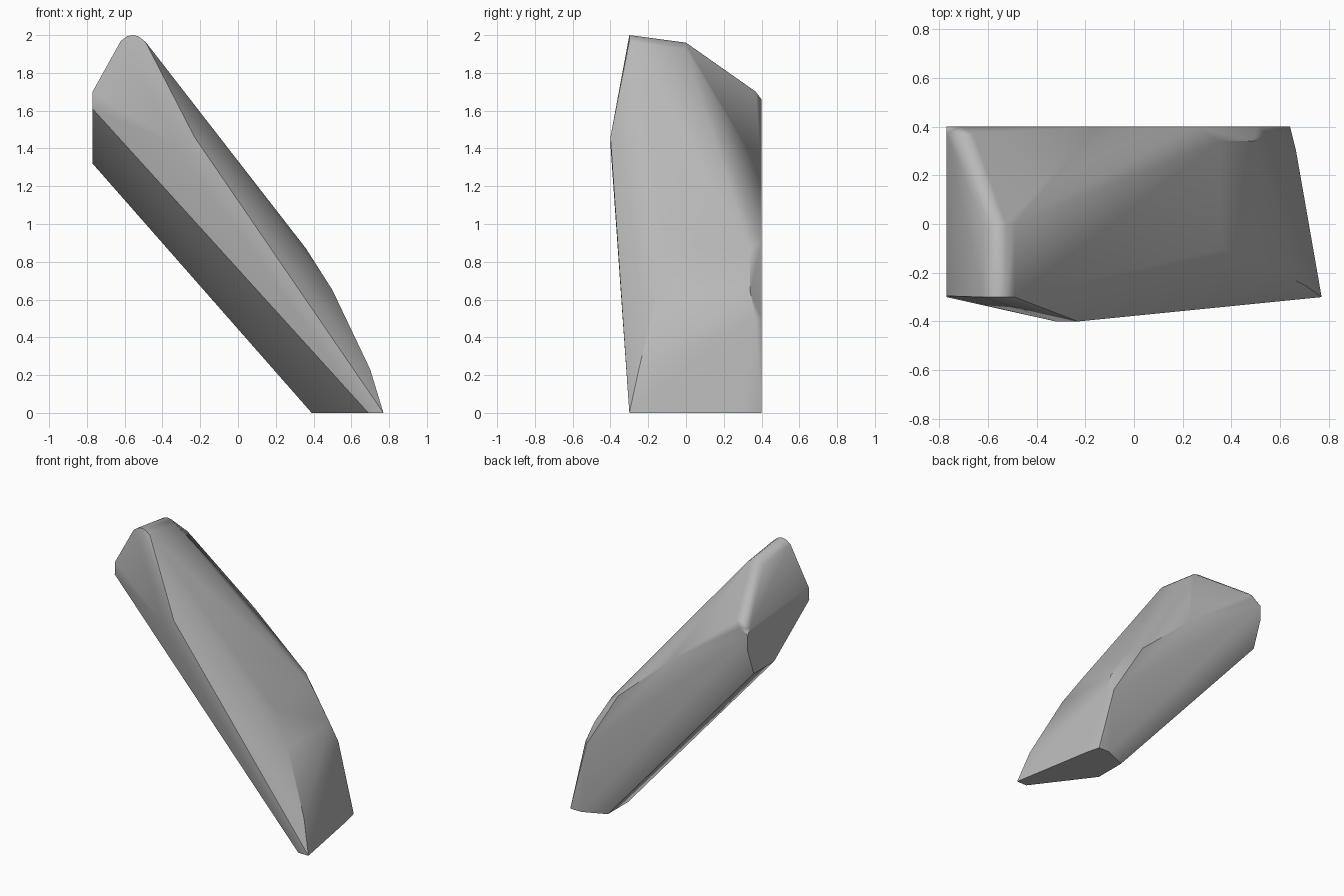
import bpy
import bmesh
import math
from mathutils import Vector

cube = bpy.data.objects.get("Cube")
if cube:
    bpy.data.objects.remove(cube, do_unlink=True)

# One plain stone material
stone = bpy.data.materials.new("stone_grey")
stone.use_nodes = True
grey = (0.48, 0.48, 0.48, 1)
stone.diffuse_color = grey
bsdf = stone.node_tree.nodes["Principled BSDF"]
bsdf.inputs["Base Color"].default_value = grey
bsdf.inputs["Roughness"].default_value = 0.9

# Cut base on the ground
base = [(.69, -.3, 0), (.77, -.3, 0), (.665, .3, 0), (.64, .4, 0),
        (.55, .4, 0), (.39, .33, 0), (.39, .1, 0)]
# Upright cut at the upper end
upper_end = [(-.77, -.3, 1.61), (-.77, -.295, 1.7), (-.77, .37, 1.66),
             (-.77, .4, 1.62), (-.77, .4, 1.51), (-.77, .33, 1.32),
             (-.77, .1, 1.32)]
# Bulge along the front
front_ridge = [(-.32, -.4, 1.42), (-.23, -.4, 1.46)]
# Worn corners down the leaning side
side = [(.36, -.1, .87), (.35, .34, .86), (.5, -.15, .65), (.49, .34, .64),
        (.7, -.25, .23), (.54, .37, .5)]
# Edge of the flat back
back = [(.51, .4, .5), (.26, .4, .91), (-.15, .4, 1.27), (-.71, .4, 1.66)]

# Rounded crest, swept along three stations
crest = []
for cx, cy, cz in [(-.555, -.3, 2), (-.555, 0, 1.96), (-.69, .37, 1.7)]:
    for dx, dz in [(-.065, -.03), (-.03, -.005), (0, 0), (.03, -.007), (.065, -.035)]:
        crest.append((cx + dx, cy, cz + dz))

# Wrap the points in a single faceted stone
bm = bmesh.new()
for point in base + upper_end + front_ridge + side + back + crest:
    bm.verts.new(Vector(point))
hull = bmesh.ops.convex_hull(bm, input=bm.verts[:])
loose = [v for v in bm.verts if not v.link_faces]
bmesh.ops.delete(bm, geom=loose, context='VERTS')
bmesh.ops.dissolve_limit(bm, angle_limit=math.radians(2),
                         verts=bm.verts[:], edges=bm.edges[:])
bmesh.ops.recalc_face_normals(bm, faces=bm.faces[:])
mesh = bpy.data.meshes.new("leaning_rock")
bm.to_mesh(mesh)
bm.free()
mesh.materials.append(stone)
rock = bpy.data.objects.new("leaning_rock", mesh)
bpy.context.collection.objects.link(rock)

# Soft worn creases, crisp fracture edges
bpy.ops.object.select_all(action='DESELECT')
rock.select_set(True)
bpy.context.view_layer.objects.active = rock
bpy.ops.object.shade_smooth_by_angle(angle=math.radians(32))
weighted = rock.modifiers.new("even_shading", 'WEIGHTED_NORMAL')
weighted.keep_sharp = True
